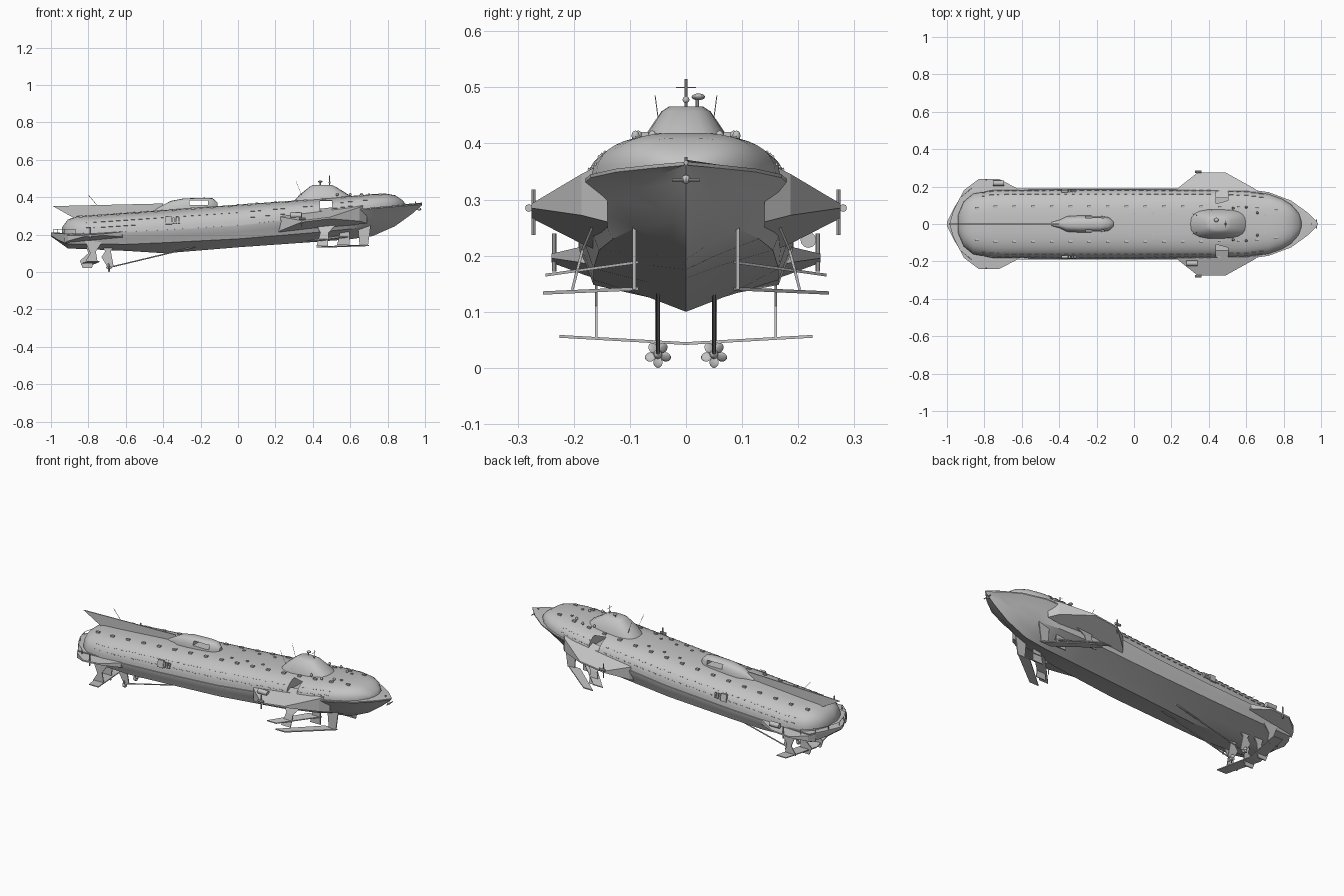
import bpy, bmesh
from math import sin, cos, pi, radians
from mathutils import Vector, Matrix

old = bpy.data.objects.get("Cube")
if old:
    bpy.data.objects.remove(old)

grey = bpy.data.materials.new("hull grey")
grey.use_nodes = True
grey.diffuse_color = (0.55, 0.55, 0.55, 1)
grey.node_tree.nodes["Principled BSDF"].inputs["Base Color"].default_value = (0.55, 0.55, 0.55, 1)


def finish(name, bm, smooth=None):
    bmesh.ops.recalc_face_normals(bm, faces=bm.faces)
    mesh = bpy.data.meshes.new(name)
    bm.to_mesh(mesh)
    bm.free()
    mesh.materials.append(grey)
    ob = bpy.data.objects.new(name, mesh)
    bpy.context.collection.objects.link(ob)
    if smooth:
        bpy.ops.object.select_all(action='DESELECT')
        ob.select_set(True)
        bpy.context.view_layer.objects.active = ob
        bpy.ops.object.shade_smooth_by_angle(angle=radians(smooth))
    return ob


def loft(name, rings, smooth=None):
    bm = bmesh.new()
    rows = [[bm.verts.new(p) for p in r] for r in rings]
    n = len(rows[0])
    for a, b in zip(rows, rows[1:]):
        for i in range(n):
            j = (i + 1) % n
            bm.faces.new((a[i], a[j], b[j], b[i]))
    bm.faces.new(rows[0])
    bm.faces.new(rows[-1])
    return finish(name, bm, smooth)


def slab(name, plan, top, bottom):
    """Plan outline between two height functions, on both sides."""
    for s, side in ((1, "left"), (-1, "right")):
        loft(side + "_" + name, [[(x, s * y, f(x, y)) for x, y in plan] for f in (top, bottom)])


def plate(name, outline, y, thick):
    """Outline in x and z, extruded across y."""
    return loft(name, [[(x, y + d, z) for x, z in outline] for d in (-thick / 2, thick / 2)])


def add_box(bm, centre, size, tilt=0):
    m = Matrix.Translation(centre) @ Matrix.Rotation(tilt, 4, 'X') @ Matrix.Diagonal((*size, 1))
    bmesh.ops.create_cube(bm, size=1, matrix=m)


def add_rod(bm, p, q, r, seg=8):
    p, q = Vector(p), Vector(q)
    d = q - p
    m = Matrix.Translation((p + q) / 2) @ d.to_track_quat('Z', 'Y').to_matrix().to_4x4()
    bmesh.ops.create_cone(bm, cap_ends=True, segments=seg, radius1=r, radius2=r, depth=d.length, matrix=m)


def add_ball(bm, centre, size):
    m = Matrix.Translation(centre) @ Matrix.Diagonal((*size, 1))
    bmesh.ops.create_uvsphere(bm, u_segments=12, v_segments=8, radius=1, matrix=m)


def cut(target, name, centre, size):
    bm = bmesh.new()
    add_box(bm, centre, size)
    cutter = finish(name, bm)
    cutter.hide_render = True
    cutter.hide_viewport = True
    mod = target.modifiers.new("opening", 'BOOLEAN')
    mod.object = cutter
    mod.solver = 'EXACT'


# Hull: x, sheer width, sheer height, chine width, chine height, keel height
hull = [(-1, .01, .208, .008, .195, .19), (-.96, .09, .206, .08, .17, .162),
        (-.91, .17, .204, .15, .15, .126), (-.6, .19, .215, .165, .148, .113),
        (-.39, .19, .225, .165, .157, .1), (0, .19, .25, .165, .177, .132),
        (.4, .19, .295, .155, .21, .16), (.6, .187, .33, .13, .23, .175),
        (.72, .17, .345, .09, .25, .192), (.84, .125, .355, .05, .285, .245),
        (.93, .06, .362, .02, .33, .31), (.985, .004, .367, .002, .363, .358)]
rings = []
for x, w, sz, cw, cz, kz in hull:
    half = [(cw * .4, kz * .55 + cz * .45), (cw, cz), ((cw + w) / 2, (cz + sz) / 2), (w, sz - .006), (w, sz)]
    ring = [(x, 0, kz)] + [(x, y, z) for y, z in half] + [(x, 0, sz + .004)]
    rings.append(ring + [(x, -y, z) for y, z in reversed(half)])
loft("hull", rings, 25)

# Superstructure: x, half width, base height, roof height
cabin = [(-.94, .05, .2, .24), (-.91, .12, .2, .28), (-.86, .162, .2, .298),
         (-.75, .182, .2, .305), (-.39, .185, .22, .332), (0, .185, .243, .36),
         (.4, .183, .288, .389), (.6, .178, .322, .406), (.72, .16, .338, .416),
         (.79, .135, .345, .419), (.84, .105, .35, .41), (.88, .06, .355, .384),
         (.897, .012, .357, .362)]


def arch(w, base, roof, t):
    c, s = cos(t), max(sin(t), 0)
    return (w * abs(c) ** .68 * (1 if c > 0 else -1), base + (roof - base) * s ** .8)


def dome(name, stations, n, smooth):
    return loft(name, [[(x, *arch(w, b, r, pi * i / n)) for i in range(n + 1)]
                       for x, w, b, r in stations], smooth)


def on_cabin(x, t):
    for a, b in zip(cabin, cabin[1:]):
        if a[0] <= x <= b[0]:
            k = (x - a[0]) / (b[0] - a[0])
            return arch(*[u + (v - u) * k for u, v in zip(a[1:], b[1:])], t)


body = dome("superstructure", cabin, 20, 40)
cut(body, "doorway_cutter", (.47, 0, .355), (.065, .5, .056))

# Funnel pod with open sides, and the stern fin behind it
pod = dome("funnel_pod", [(-.44, .012, .31, .335), (-.4, .022, .31, .358), (-.36, .042, .31, .38),
                          (-.29, .046, .32, .393), (-.18, .044, .33, .397), (-.135, .036, .33, .394),
                          (-.11, .015, .33, .37)], 12, 40)
cut(pod, "pod_cutter", (-.21, 0, .369), (.1, .3, .024))
plate("stern_fin", [(-.99, .352), (-.4, .366), (-.4, .32), (-.88, .29)], 0, .006)

# Bridge with sloping sides
bridge = [(.3, .62, .08, .38), (.33, .59, .073, .414), (.385, .52, .044, .457), (.4, .5, .03, .466)]
rings = []
for xa, xb, w, z in bridge:
    m, h, ring = (xa + xb) / 2, (xb - xa) / 2, []
    for i in range(20):
        c, s = cos(2 * pi * i / 20), sin(2 * pi * i / 20)
        ring.append((m + h * abs(c) ** .7 * (1 if c > 0 else -1),
                     w * abs(s) ** .7 * (1 if s > 0 else -1), z))
    rings.append(ring)
loft("bridge", rings, 35)

# Mast, radar, aerials and lamps
bm = bmesh.new()
add_rod(bm, (.49, 0, .45), (.49, 0, .515), .0025)
add_rod(bm, (.49, -.018, .5), (.49, .018, .5), .001)
add_rod(bm, (.44, .02, .46), (.44, .02, .482), .003)
add_ball(bm, (.44, .022, .483), (.012, .012, .006))
add_ball(bm, (.49, 0, .478), (.006, .006, .006))
add_rod(bm, (-.74, 0, .34), (-.8, 0, .412), .0012)
for s in (-1, 1):
    add_rod(bm, (.34, s * .045, .41), (.31, s * .055, .485), .0009)
    for x, y in ((.6, .09), (.53, .085), (.66, .06)):
        add_ball(bm, (x, s * y, .414), (.007, .007, .009))
add_rod(bm, (.95, 0, .36), (.95, 0, .376), .003)
add_rod(bm, (.975, -.025, .335), (.975, .025, .335), .003)
add_ball(bm, (.97, 0, .336), (.01, .008, .008))
finish("mast_and_lamps", bm)

# Roof vents, window strips and doors
bm = bmesh.new()
for s in (-1, 1):
    for i in range(17):
        x = -.84 + i * .1
        for t, dx, size in ((1.2, 0, (.02, .013, .01)), (1.4, .04, (.012, .01, .006))):
            if x + dx < .8 and not (t > 1.3 and (x < -.1 or .25 < x < .62)):
                y, z = on_cabin(x + dx, t)
                add_box(bm, (x + dx, s * y, z + .002), size)
finish("roof_vents", bm)
bm = bmesh.new()
for s in (-1, 1):
    for i in range(38):
        x = -.8 + i * .04
        for t in (.3, .62):
            if not .42 < x < .52:
                y, z = on_cabin(x, t)
                add_box(bm, (x, s * y, z), (.024, .005, .005), s * (t - pi / 2))
    for x, h in ((-.37, .042), (-.345, .03), (-.33, .03), (-.315, .03)):
        add_box(bm, (x, s * .179, .275), (.036 if h > .04 else .009, .012, h), s * .2)
finish("windows_and_doors", bm)

# Side platforms
slab("front_platform", [(.2, .14), (.23, .188), (.34, .275), (.49, .275), (.65, .186), (.69, .14)],
     lambda x, y: .288 + .38 * (.275 - y) + .12 * (x - .45),
     lambda x, y: .28 - .36 * (.275 - y) + .12 * (x - .45))
slab("rear_platform", [(-.93, .14), (-.91, .18), (-.83, .24), (-.72, .24), (-.62, .188), (-.6, .14)],
     lambda x, y: .2 + .1 * (.24 - y) + .07 * (x + .77),
     lambda x, y: .192 - .28 * (.24 - y) + .07 * (x + .77))

# Front foils, swept aft, upper and lower
slab("upper_front_foil", [(.52, .085), (.36, .25), (.42, .25), (.6, .085)],
     lambda x, y: .203 - .14 * y, lambda x, y: .198 - .14 * y)
slab("lower_front_foil", [(.62, .085), (.42, .255), (.48, .255), (.7, .085)],
     lambda x, y: .148 - .045 * y, lambda x, y: .142 - .045 * y)
# Rear foil
slab("rear_foil", [(-.84, 0), (-.8, .225), (-.74, .225), (-.77, 0)],
     lambda x, y: .046 + min(y, .05) * .12 + y * .03, lambda x, y: .041 + min(y, .05) * .12 + y * .03)

# Struts
for s, side in ((1, "left"), (-1, "right")):
    plate(side + "_middle_strut", [(.52, .25), (.62, .25), (.595, .22), (.595, .145), (.53, .145), (.545, .21)],
          s * .092, .006)
    plate(side + "_forward_strut", [(.64, .25), (.71, .25), (.695, .14), (.65, .14)], s * .092, .006)
    plate(side + "_rear_strut", [(-.82, .17), (-.72, .17), (-.76, .11), (-.75, .05), (-.82, .05), (-.79, .1)],
          s * .16, .005)
    plate(side + "_rudder", [(-.82, .16), (-.74, .16), (-.77, .1), (-.78, .02), (-.83, .02), (-.845, .06), (-.8, .1)],
          s * .052, .006)
    plate(side + "_shaft_bracket", [(-.74, .16), (-.65, .16), (-.68, .11), (-.665, .03), (-.7, .03), (-.73, .08),
                                    (-.71, .11)], s * .05, .006)
    # Slanted braces from the hull to the foils
    loft(side + "_foil_brace", [[(x + dx, s * (y + dy), z) for dx, dy in ((0, 0), (c, 0), (c, .005), (0, .005))]
                                for x, y, z, c in ((.42, .165, .25, .1), (.44, .182, .21, .045), (.42, .2, .14, .06))])

    # Propeller and shaft
    bm = bmesh.new()
    add_rod(bm, (-.69, s * .05, .024), (-.1, s * .05, .165), .0035)
    add_ball(bm, (-.69, s * .05, .024), (.016, .008, .008))
    for i in range(5):
        blade = Matrix.Translation((-.69, s * .05, .024)) @ Matrix.Rotation(2 * pi * i / 5 - pi, 4, 'X') \
            @ Matrix.Translation((0, 0, .014)) @ Matrix.Rotation(.6, 4, 'Z') @ Matrix.Diagonal((.003, .01, .01, 1))
        bmesh.ops.create_uvsphere(bm, u_segments=10, v_segments=6, radius=1, matrix=blade)
    finish(side + "_propeller", bm, 40)

    # Deck poles, and one raft drum on each side
    bm = bmesh.new()
    add_rod(bm, (.34, s * .272, .237), (.34, s * .272, .318), .0035)
    add_rod(bm, (.325, s * .28, .285), (.36, s * .28, .285), .007)
    add_rod(bm, (-.79, s * .235, .172), (-.79, s * .235, .24), .004)
    x, y, z = (-.725, .218, .228) if s > 0 else (.31, -.21, .303)
    add_rod(bm, (x - .03, y, z), (x + .03, y, z), .014, seg=12)
    finish(side + "_deck_gear", bm, 40)

# Stern rail
bm = bmesh.new()
rail = [(-.87, -.19), (-.93, -.14), (-.965, -.07), (-.985, 0), (-.965, .07), (-.93, .14), (-.87, .19)]
for a, b in zip(rail, rail[1:]):
    add_rod(bm, (*a, .228), (*b, .228), .0015, seg=6)
for p in rail:
    add_rod(bm, (*p, .2), (*p, .228), .0015, seg=6)
finish("stern_rail", bm)
